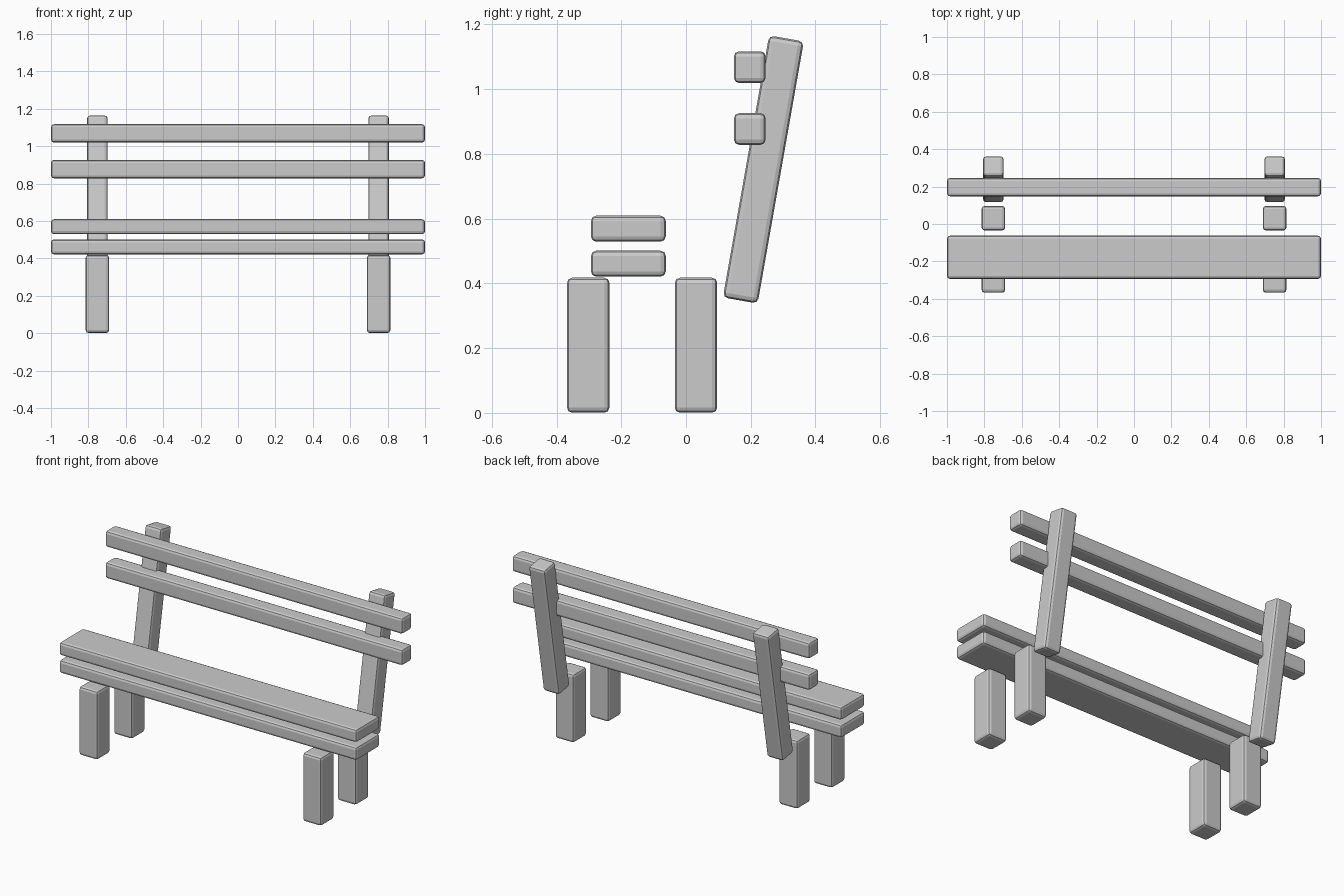
import bpy
from math import radians

cube = bpy.data.objects.get("Cube")
if cube:
    bpy.data.objects.remove(cube, do_unlink=True)


def beam(name, location, size, tilt=0):
    """Rounded timber beam, optionally tilted about the x axis."""
    bpy.ops.mesh.primitive_cube_add(size=1, location=location)
    obj = bpy.context.object
    obj.name = name
    obj.scale = size
    bpy.ops.object.transform_apply(location=False, rotation=False, scale=True)
    obj.rotation_euler.x = radians(tilt)
    bevel = obj.modifiers.new("rounded_edges", "BEVEL")
    bevel.width = 0.016
    bevel.segments = 2
    return obj


# Legs and leaning back posts on both sides
for side, x in (("left", 0.752), ("right", -0.752)):
    beam(f"front_leg_{side}", (x, -0.302, 0.209), (0.126, 0.131, 0.417))
    beam(f"back_leg_{side}", (x, 0.031, 0.209), (0.126, 0.131, 0.417))
    beam(f"back_post_{side}", (x, 0.239, 0.752), (0.11, 0.109, 0.822), tilt=-10)

# Two stacked seat planks
for name, z in (("seat_lower", 0.461), ("seat_upper", 0.569)):
    beam(name, (0, -0.178, z), (2, 0.231, 0.08))

# Two backrest slats
for name, z in (("back_slat_lower", 0.877), ("back_slat_upper", 1.068)):
    beam(name, (0, 0.197, z), (2, 0.098, 0.098))
